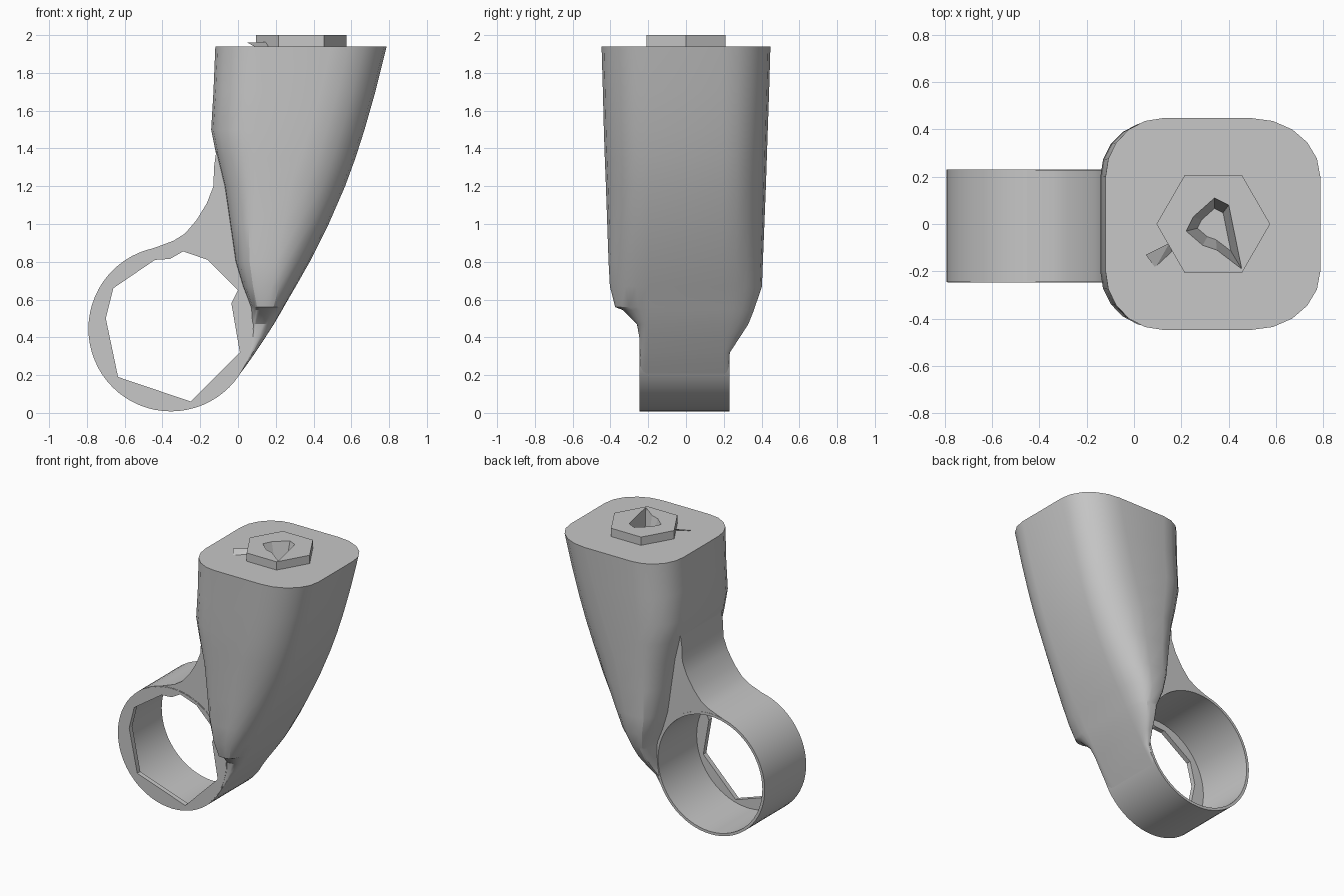
import bpy, bmesh, math
from mathutils import Vector

if "Cube" in bpy.data.objects:
    bpy.data.objects.remove(bpy.data.objects["Cube"])

grey = bpy.data.materials.new("plain grey")
grey.use_nodes = True
tone = (0.57, 0.57, 0.57, 1)
grey.diffuse_color = tone
grey.node_tree.nodes["Principled BSDF"].inputs["Base Color"].default_value = tone

CX, CZ = -0.355, 0.445       # ring centre
OUTER, INNER = 0.437, 0.418
FRONT, BACK = -0.245, 0.23


def finish(name, bm, smooth=True):
    bmesh.ops.recalc_face_normals(bm, faces=bm.faces)
    mesh = bpy.data.meshes.new(name)
    bm.to_mesh(mesh)
    bm.free()
    mesh.materials.append(grey)
    ob = bpy.data.objects.new(name, mesh)
    bpy.context.collection.objects.link(ob)
    if smooth:
        bpy.ops.object.select_all(action='DESELECT')
        bpy.context.view_layer.objects.active = ob
        ob.select_set(True)
        bpy.ops.object.shade_smooth_by_angle(angle=math.radians(25))
    return ob


def loft(name, loops, caps=True, closed=False, smooth=True):
    """Skin a series of equally sized loops."""
    bm = bmesh.new()
    rows = [[bm.verts.new(p) for p in loop] for loop in loops]
    pairs = list(zip(rows, rows[1:])) + ([(rows[-1], rows[0])] if closed else [])
    for a, b in pairs:
        for i in range(len(a)):
            j = (i + 1) % len(a)
            bm.faces.new((a[i], a[j], b[j], b[i]))
    if caps and not closed:
        bm.faces.new(rows[0])
        bm.faces.new(rows[-1])
    return finish(name, bm, smooth)


def arc(r, y, start=0, stop=360, n=64, end=False):
    angles = [math.radians(start + (stop - start) * i / n) for i in range(n + end)]
    return [(CX + r * math.cos(a), y, CZ + r * math.sin(a)) for a in angles]


def rounded_section(z, x0, x1, yf, yb):
    """Horizontal rounded rectangle whose flat side keeps the ring's width."""
    right = min(0.29, 0.45 * (x1 - x0))
    left = min(0.24, 0.28 * (x1 - x0))
    flat = 0.2
    corners = [(x1 - right, flat, right, yb - flat), (x0 + left, flat, left, yb - flat),
               (x0 + left, -flat, left, -flat - yf), (x1 - right, -flat, right, -flat - yf)]
    pts = []
    for k, (cx, cy, rx, ry) in enumerate(corners):
        for s in range(6):
            a = math.pi / 2 * (k + s / 5)
            pts.append((cx + rx * math.cos(a), cy + ry * math.sin(a), z))
    return pts


# Tapered horn-shaped body: z, left edge, right edge, front, back
body = loft("body", [rounded_section(*s) for s in (
    (0.20, -0.01, 0.006, -0.243, 0.228),
    (0.26, 0.03, 0.05, -0.244, 0.229),
    (0.32, 0.05, 0.092, -0.245, 0.232),
    (0.40, 0.065, 0.145, -0.247, 0.285),
    (0.47, 0.07, 0.19, -0.26, 0.33),
    (0.545, 0.07, 0.234, -0.335, 0.36),
    (0.56, 0.068, 0.242, -0.375, 0.365),
    (0.67, 0.025, 0.306, -0.403, 0.402),
    (0.80, -0.015, 0.38, -0.41, 0.407),
    (1.00, -0.045, 0.48, -0.417, 0.415),
    (1.20, -0.075, 0.567, -0.424, 0.423),
    (1.35, -0.112, 0.622, -0.43, 0.428),
    (1.50, -0.142, 0.67, -0.435, 0.433),
    (1.70, -0.13, 0.727, -0.44, 0.44),
    (1.94, -0.12, 0.787, -0.447, 0.447))])

# Thin ring
loft("ring", [arc(OUTER, FRONT), arc(OUTER, BACK), arc(INNER, BACK), arc(INNER, FRONT)],
     closed=True)

# Web joining the ring to the body, with a concave upper edge
edge = [(0.09, 0.6), (0.0, 1.2), (0.0, 1.45), (-0.11, 1.42), (-0.127, 1.3),
        (-0.13, 1.2), (-0.165, 1.11), (-0.22, 1.02), (-0.28, 0.95),
        (-0.34, 0.912), (-0.42, 0.882), (-0.49, 0.857)]


def web_outline(y):
    return [(x, y, z) for x, z in edge] + arc(0.428, y, 107, 5, 20, True)


loft("web", [web_outline(FRONT + 0.002), web_outline(BACK - 0.002)])

# Front lip of the ring, with a rough many-sided opening
opening = [(-0.70, 0.50), (-0.66, 0.66), (-0.44, 0.81), (-0.36, 0.815),
           (-0.29, 0.855), (-0.16, 0.81), (0.0, 0.65), (-0.035, 0.58),
           (0.01, 0.32), (-0.25, 0.06), (-0.635, 0.19)]
bm = bmesh.new()
for loop in (arc(OUTER - 0.004, FRONT - 0.002), [(x, FRONT - 0.002, z) for x, z in opening]):
    vs = [bm.verts.new(p) for p in loop]
    for i, v in enumerate(vs):
        bm.edges.new((v, vs[i - 1]))
bmesh.ops.triangle_fill(bm, edges=bm.edges[:], use_beauty=True)
grown = bmesh.ops.extrude_face_region(bm, geom=bm.faces[:])["geom"]
bmesh.ops.translate(bm, vec=Vector((0, 0.035, 0)),
                    verts=[g for g in grown if isinstance(g, bmesh.types.BMVert)])
finish("ring_lip", bm, False)

# Hexagonal boss on top
hexagon = [(0.335 + 0.24 * math.cos(math.radians(60 * i)),
            0.24 * math.sin(math.radians(60 * i))) for i in range(6)]
boss = loft("boss", [[(x, y, z) for x, y in hexagon] for z in (1.935, 2.0)], smooth=False)

# Tapering socket cut through the boss into the body
socket = [(0.22, -0.03), (0.25, 0.03), (0.34, 0.11), (0.40, 0.08),
          (0.455, -0.19), (0.35, -0.11), (0.29, -0.09)]


def socket_loop(z, k):
    return [(0.34 + k * (x - 0.34), k * y, z) for x, y in socket]


cutter = loft("socket_cutter", [socket_loop(1.84, 0.6), socket_loop(2.02, 1.05)], smooth=False)
cutter.hide_render = True
cutter.hide_viewport = True
for ob in (body, boss):
    mod = ob.modifiers.new("socket", 'BOOLEAN')
    mod.operation = 'DIFFERENCE'
    mod.solver = 'EXACT'
    mod.object = cutter

# Small raised chip beside the boss
bm = bmesh.new()
for p in ((0.05, -0.13, 1.96), (0.15, -0.08, 1.965), (0.09, -0.185, 1.938), (0.16, -0.12, 1.938)):
    bm.verts.new(p)
bmesh.ops.convex_hull(bm, input=bm.verts[:])
finish("chip", bm, False)
